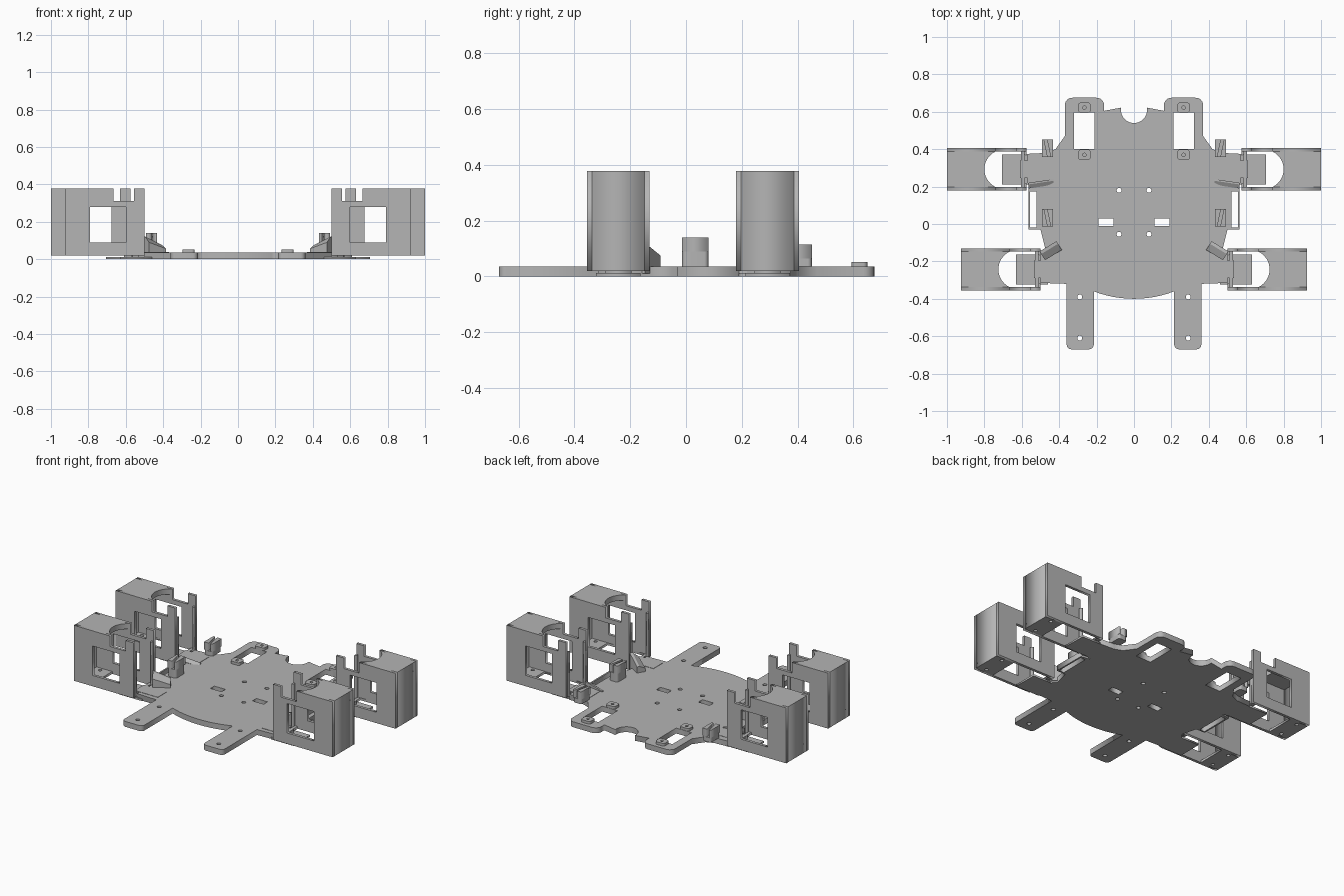
import bpy, bmesh
from math import sin, cos, pi, radians
from mathutils import Vector

cube = bpy.data.objects.get("Cube")
if cube:
    bpy.data.objects.remove(cube)

grey = bpy.data.materials.new("plastic_grey")
grey.use_nodes = True
grey.diffuse_color = (0.46, 0.46, 0.46, 1)
grey.node_tree.nodes["Principled BSDF"].inputs["Base Color"].default_value = grey.diffuse_color

THICK = 0.035


def rect(x0, x1, y0, y1):
    return [(x0, y0), (x1, y0), (x1, y1), (x0, y1)]


def arc(cx, cy, r, a0, a1, n=10):
    angles = [radians(a0 + (a1 - a0) * i / n) for i in range(n + 1)]
    return [(cx + r * cos(a), cy + r * sin(a)) for a in angles]


def circle(cx, cy, r):
    return arc(cx, cy, r, 0, 345, 23)


def rounded(x0, x1, y0, y1, r):
    return (arc(x1 - r, y1 - r, r, 0, 90, 5) + arc(x0 + r, y1 - r, r, 90, 180, 5)
            + arc(x0 + r, y0 + r, r, 180, 270, 5) + arc(x1 - r, y0 + r, r, 270, 360, 5))


def both_sides(loops):
    return loops + [[(-x, y) for x, y in loop] for loop in loops]


def finish(name, bm, mirror):
    """Turn a bmesh into a grey object, mirrored over x if asked."""
    bmesh.ops.remove_doubles(bm, verts=bm.verts, dist=0.0001)
    bmesh.ops.recalc_face_normals(bm, faces=bm.faces)
    mesh = bpy.data.meshes.new(name)
    bm.to_mesh(mesh)
    bm.free()
    mesh.materials.append(grey)
    obj = bpy.data.objects.new(name, mesh)
    bpy.context.collection.objects.link(obj)
    if mirror:
        obj.modifiers.new("mirror", "MIRROR").use_mirror_merge = False
    return obj


def slab(name, loops, lo, hi, upright=False, mirror=True):
    """Extrude an outline with holes along z, or along y when upright."""
    curve = bpy.data.curves.new(name + "_outline", "CURVE")
    curve.dimensions = "2D"
    curve.fill_mode = "BOTH"
    curve.extrude = (hi - lo) / 2
    for loop in loops:
        spline = curve.splines.new("POLY")
        spline.points.add(len(loop) - 1)
        for point, (x, y) in zip(spline.points, loop):
            point.co = (x, y, 0, 1)
        spline.use_cyclic_u = True
    temp = bpy.data.objects.new(name + "_outline", curve)
    bpy.context.collection.objects.link(temp)
    deps = bpy.context.evaluated_depsgraph_get()
    filled = bpy.data.meshes.new_from_object(temp.evaluated_get(deps))
    bm = bmesh.new()
    bm.from_mesh(filled)
    bpy.data.objects.remove(temp)
    bpy.data.curves.remove(curve)
    bpy.data.meshes.remove(filled)
    for v in bm.verts:
        v.co.z += (lo + hi) / 2
        if upright:
            v.co = Vector((v.co.x, v.co.z, v.co.y))
    return finish(name, bm, mirror)


def ridge(name, start, end, width, h0, h1):
    """A straight rib on the plate whose top slopes from h0 to h1."""
    a, b = Vector(start), Vector(end)
    side = (b - a).orthogonal().normalized() * width / 2
    bm = bmesh.new()
    rings = []
    for p, h in ((a, h0), (b, h1)):
        pts = [(p + side, 0.01), (p - side, 0.01), (p - side, h * 0.75), (p + side * 0.4, h), (p + side, h)]
        rings.append([bm.verts.new((q.x, q.y, z)) for q, z in pts])
    n = len(rings[0])
    for i in range(n):
        j = (i + 1) % n
        bm.faces.new((rings[0][i], rings[0][j], rings[1][j], rings[1][i]))
    for ring in rings:
        bm.faces.new(ring)
    return finish(name, bm, True)


# Base plate: right half of the outline, mirrored into one loop
half = arc(0, 0.2, 0.6, 270, 291, 6)
half += arc(0.24, -0.645, 0.025, 180, 270, 5) + arc(0.335, -0.645, 0.025, 270, 360, 5)
half += [(0.36, -0.32), (0.5, -0.315), (0.5, -0.16), (0.475, -0.13), (0.5, -0.03)]
half += [(0.565, -0.03), (0.565, 0.19), (0.5, 0.2), (0.57, 0.22), (0.57, 0.375), (0.47, 0.38)]
half += [(0.42, 0.4), (0.37, 0.47)]
half += arc(0.33, 0.635, 0.04, 0, 90, 6) + arc(0.2, 0.635, 0.04, 90, 180, 6)
half += [(0.16, 0.605), (0.07, 0.622)] + arc(0, 0.61, 0.07, 0, -90, 10)
outline = half + [(-x, y) for x, y in reversed(half[1:-1])]
holes = [rect(0.21, 0.32, 0.4, 0.595), rect(0.11, 0.19, -0.01, 0.03), rect(0.52, 0.555, -0.02, 0.175)]
holes += [circle(x, y, 0.013) for x, y in ((0.08, 0.18), (0.08, -0.055), (0.29, -0.39), (0.29, -0.61))]
slab("base_plate", [outline] + both_sides(holes), 0, THICK, mirror=False)

# Raised screw pads at both ends of the long slots
for label, y in (("rear", 0.622), ("inner", 0.37)):
    slab(label + "_screw_pad", [rounded(0.232, 0.298, y - 0.028, y + 0.028, 0.015), circle(0.265, y, 0.009)],
         THICK, 0.052)


# Upright clips, split by a slanted groove near the top
def clip(label, x, y, top):
    x0, x1, y0, y1 = x - 0.03, x + 0.03, y - 0.047, y + 0.047
    slab(label + "_clip_base", [rounded(x0, x1, y0, y1, 0.015)], THICK, top - 0.05)
    slab(label + "_clip_inner", [[(x0, y0), (x - 0.018, y0), (x + 0.002, y1), (x0, y1)]], top - 0.05, top)
    slab(label + "_clip_outer", [[(x - 0.002, y0), (x1, y0), (x1, y1), (x + 0.018, y1)]], top - 0.05, top)


clip("middle", 0.463, 0.033, 0.14)
clip("rear", 0.463, 0.404, 0.115)

# Sloped ribs beside the motor housings
ridge("front_rib", (0.40, -0.115), (0.49, -0.17), 0.055, 0.075, 0.12)
ridge("rear_rib", (0.43, 0.225), (0.565, 0.205), 0.03, 0.04, 0.06)


# Motor housings: hollow boxes open towards the body
def housing(label, outer, y0, y1):
    wall, low, high = 0.018, 0.02, 0.378
    inner, mid = outer - 0.425, (y0 + y1) / 2
    n0, n1 = inner + 0.055, inner + 0.165
    side = [(inner, low), (outer, low), (outer, high), (n1, high), (n1, 0.31), (n0, 0.31), (n0, high), (inner, high)]
    window = rect(outer - 0.325, outer - 0.135, 0.09, 0.28)
    slab(label + "_housing_front_wall", [side, window], y0, y0 + wall, upright=True)
    slab(label + "_housing_back_wall", [side, window], y1 - wall, y1, upright=True)
    slab(label + "_housing_end_wall", [rect(outer - wall, outer, y0 + wall, y1 - wall)], low, high)

    # Roof with a round bite, floor with a large opening and screw holes
    a, b = y0 + wall, y1 - wall
    bite = arc(n1 - 0.045, mid, 0.105, -64, 64, 16)
    slab(label + "_housing_roof", [[(n1, a), (outer - wall, a), (outer - wall, b), (n1, b)] + bite[::-1]],
         high - 0.035, high)
    floor_holes = [rect(inner + 0.03, outer - 0.13, a, b)]
    floor_holes += [circle(outer - 0.06, mid + s * 0.07, 0.011) for s in (-1, 1)]
    floor = [rect(inner + 0.01, outer - wall, a - 0.004, b + 0.004), *floor_holes]
    slab(label + "_housing_floor", floor, low, low + 0.015)

    # Guide strips inside the open end
    for tag, s, y in (("front", 1, a), ("back", -1, b)):
        lip = [(inner, y), (inner + 0.012, y), (inner + 0.012, y + s * 0.014), (inner, y + s * 0.022)]
        slab(label + "_guide_" + tag, [lip], low, 0.31)

    # Plate tongue and thin tab reaching under the housing
    slab(label + "_tongue", [rect(inner - 0.13, inner + 0.035, mid - 0.047, mid + 0.047)], 0.005, THICK + 0.002)
    slab(label + "_thin_tab", [rect(inner - 0.04, inner + 0.13, mid - 0.08, mid + 0.08)], 0, 0.012)


housing("front", 0.925, -0.355, -0.13)
housing("rear", 1.0, 0.18, 0.405)
